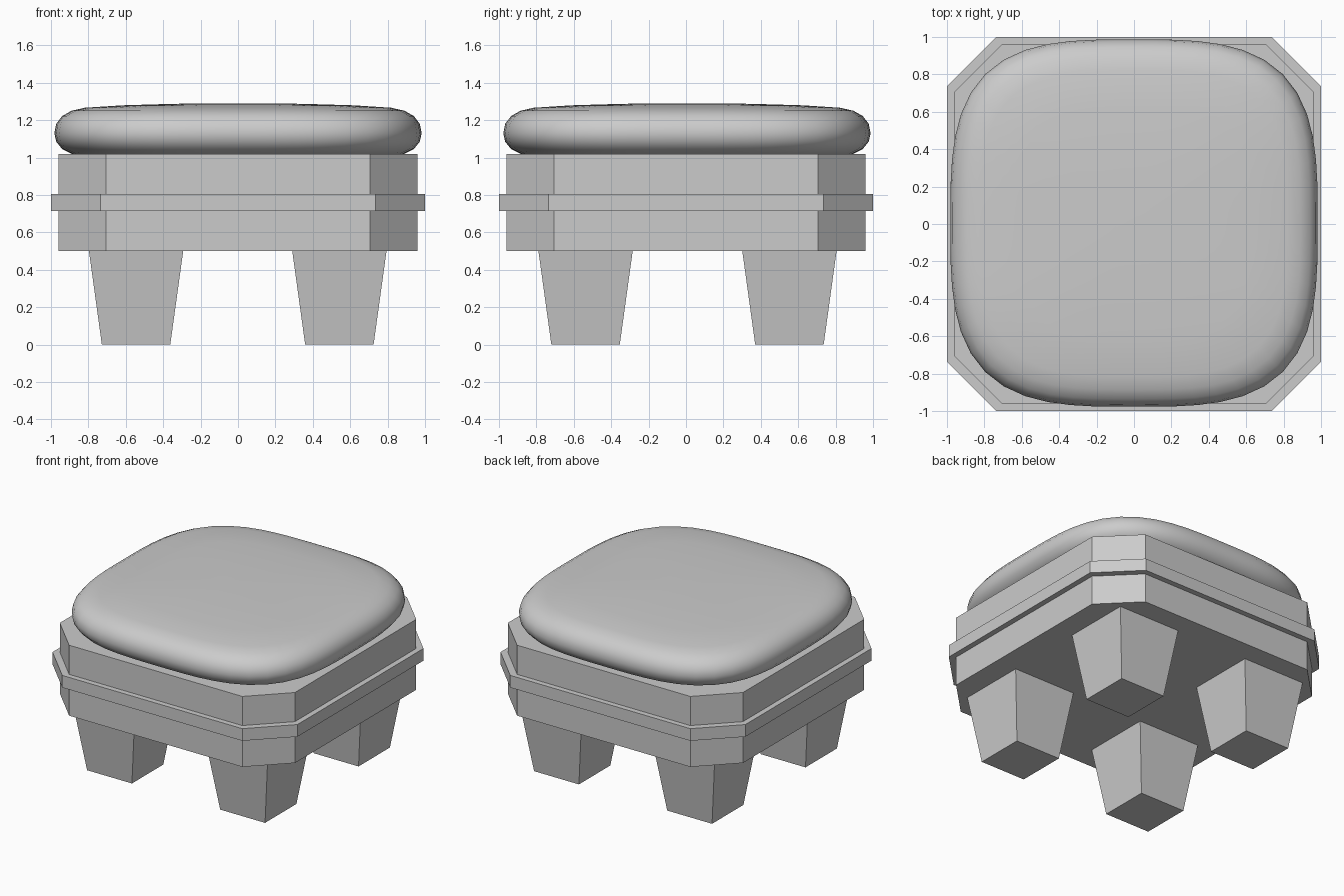
import bpy, bmesh
from math import cos, sin, pi, copysign

if "Cube" in bpy.data.objects:
    bpy.data.objects.remove(bpy.data.objects["Cube"])


def loft(name, rings, smooth=False):
    """Skin a stack of equal-length vertex rings and cap both ends."""
    bm = bmesh.new()
    loops = [[bm.verts.new(p) for p in ring] for ring in rings]
    n = len(loops[0])
    for a, b in zip(loops, loops[1:]):
        for i in range(n):
            j = (i + 1) % n
            bm.faces.new((a[i], a[j], b[j], b[i]))
    bm.faces.new(loops[0][::-1])
    bm.faces.new(loops[-1])
    bmesh.ops.recalc_face_normals(bm, faces=bm.faces)
    for f in bm.faces:
        f.smooth = smooth
    mesh = bpy.data.meshes.new(name)
    bm.to_mesh(mesh)
    bm.free()
    ob = bpy.data.objects.new(name, mesh)
    bpy.context.collection.objects.link(ob)
    return ob


def octagon(h, c, z):
    return [(h, -c, z), (h, c, z), (c, h, z), (-c, h, z),
            (-h, c, z), (-h, -c, z), (-c, -h, z), (c, -h, z)]


def square(cx, cy, h, z):
    return [(cx + sx * h, cy + sy * h, z)
            for sx, sy in ((-1, -1), (1, -1), (1, 1), (-1, 1))]


def rounded_square(r, z, n=3.3, seg=56):
    pts = []
    for i in range(seg):
        a = 2 * pi * i / seg
        c, s = cos(a), sin(a)
        k = r / (abs(c) ** n + abs(s) ** n) ** (1 / n)
        pts.append((k * c, k * s + 0.005, z))
    return pts


# Chamfered frame and the raised band around it
loft("frame", [octagon(0.96, 0.707, 0.5), octagon(0.96, 0.707, 1.02)])
loft("trim_band", [octagon(1.0, 0.735, 0.715), octagon(1.0, 0.735, 0.805)])

# Four tapered legs
for side, cx in (("left", -0.545), ("right", 0.542)):
    for end, cy in (("front", -0.537), ("back", 0.553)):
        loft(f"{end}_{side}_leg",
             [square(cx, cy, 0.183, 0), square(cx, cy, 0.252, 0.5)])

# Soft cushion: radius and height of each ring, bottom to top
profile = [(0.78, 0.995), (0.88, 1.015), (0.94, 1.045), (0.972, 1.085),
           (0.982, 1.13), (0.972, 1.18), (0.94, 1.222), (0.89, 1.25),
           (0.82, 1.266), (0.62, 1.279), (0.35, 1.287), (0.1, 1.29)]
loft("cushion", [rounded_square(r, z) for r, z in profile], smooth=True)
